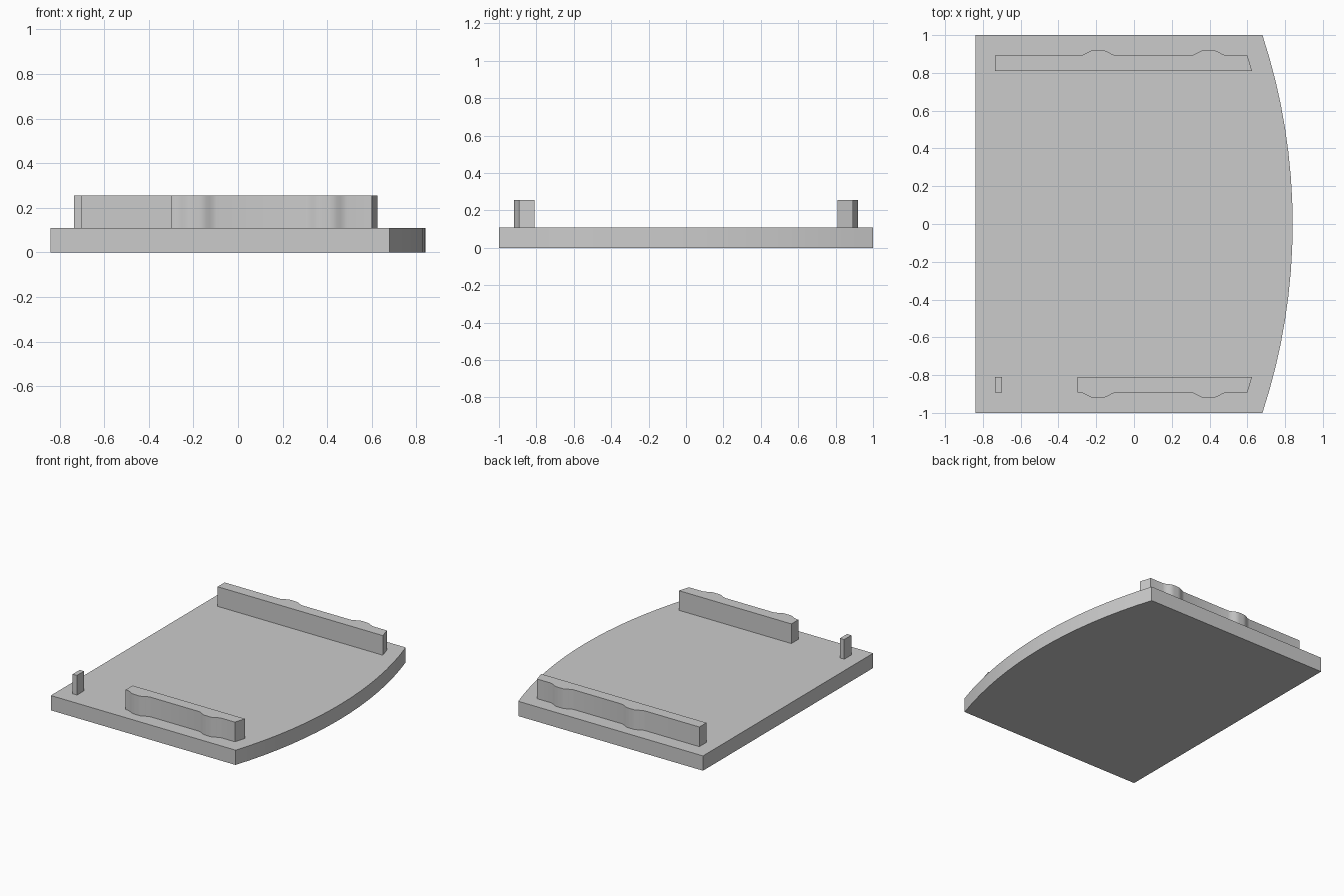
import bpy
import bmesh
import math

cube = bpy.data.objects.get("Cube")
if cube:
    bpy.data.objects.remove(cube, do_unlink=True)

grey = bpy.data.materials.new("plain_grey")
grey.use_nodes = True
colour = (0.6, 0.6, 0.6, 1)
grey.diffuse_color = colour
grey.node_tree.nodes["Principled BSDF"].inputs["Base Color"].default_value = colour

BASE_TOP, RAIL_TOP = 0.11, 0.256
INNER, OUTER, BUMP = 0.81, 0.893, 0.027


def extrude_outline(name, points, bottom, top):
    """Solid prism from a plan outline, with soft curves and sharp corners."""
    bm = bmesh.new()
    face = bm.faces.new([bm.verts.new((x, y, bottom)) for x, y in points])
    result = bmesh.ops.extrude_face_region(bm, geom=[face])
    verts = [v for v in result["geom"] if isinstance(v, bmesh.types.BMVert)]
    bmesh.ops.translate(bm, verts=verts, vec=(0, 0, top - bottom))
    bmesh.ops.recalc_face_normals(bm, faces=bm.faces)
    mesh = bpy.data.meshes.new(name)
    bm.to_mesh(mesh)
    bm.free()
    mesh.materials.append(grey)
    obj = bpy.data.objects.new(name, mesh)
    bpy.context.collection.objects.link(obj)
    bpy.ops.object.select_all(action="DESELECT")
    obj.select_set(True)
    bpy.context.view_layer.objects.active = obj
    bpy.ops.object.shade_smooth_by_angle(angle=math.radians(30))
    return obj


def bump_points(centre, half=0.095, steps=12):
    """Smooth swelling on the outer side of a rail."""
    pts = []
    for i in range(steps + 1):
        t = 2 * i / steps - 1
        s = min(1, (1 - abs(t)) / 0.75)
        pts.append((centre + half * t, OUTER + BUMP * s * s * (3 - 2 * s)))
    return pts


def rail(name, start, side):
    """Bumped rail with a slanted end; side is +1 at the back, -1 at the front."""
    pts = [(start, INNER), (start, OUTER)]
    for centre in (-0.19, 0.395):
        pts += bump_points(centre)
    pts += [(0.60, OUTER), (0.625, INNER)]
    return extrude_outline(name, [(x, side * y) for x, y in pts], BASE_TOP, RAIL_TOP)


# Base plate with one bowed edge
radius = 3.205
half_angle = math.asin(1 / radius)
plate = [(-0.84, 1), (-0.84, -1)]
for i in range(17):
    a = half_angle * (i / 8 - 1)
    plate.append((0.84 - radius * (1 - math.cos(a)), radius * math.sin(a)))
extrude_outline("base_plate", plate, 0, BASE_TOP)

# Long back rail, shorter front rail and the small front post
rail("back_rail", -0.735, 1)
rail("front_rail", -0.30, -1)
post = [(-0.735, -INNER), (-0.735, -OUTER), (-0.70, -OUTER), (-0.70, -INNER)]
extrude_outline("front_post", post, BASE_TOP, RAIL_TOP)
